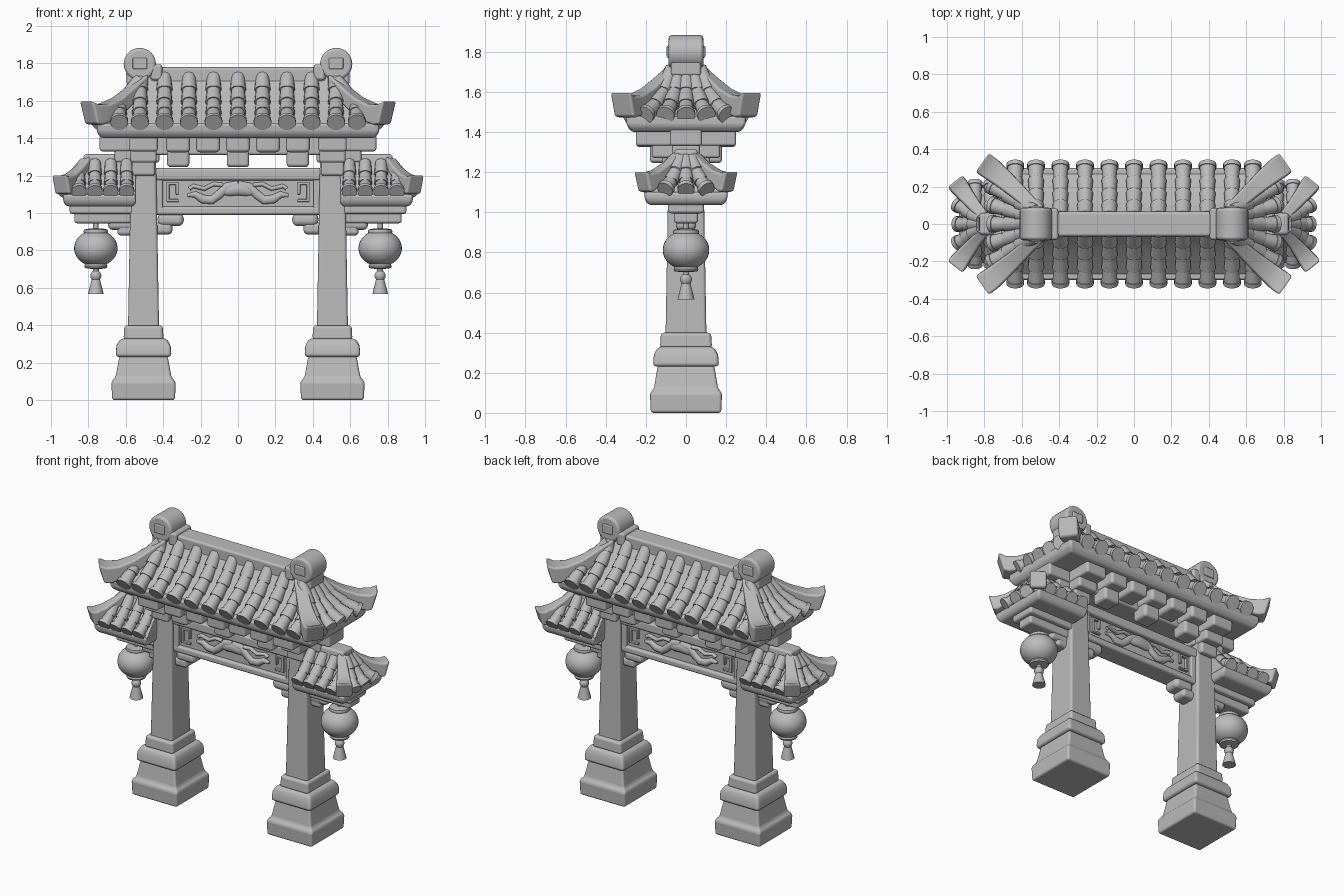
import bpy
import bmesh
import math
from mathutils import Vector

default_cube = bpy.data.objects.get("Cube")
if default_cube:
    bpy.data.objects.remove(default_cube, do_unlink=True)

stone = bpy.data.materials.new("grey stone")
stone.use_nodes = True
GREY = (0.5, 0.5, 0.5, 1)
stone.diffuse_color = GREY
stone.node_tree.nodes["Principled BSDF"].inputs["Base Color"].default_value = GREY


def loft(name, rings, bevel=0.0):
    """Skin a list of equal rings of points, cap both ends, round the edges."""
    bm = bmesh.new()
    rows = [[bm.verts.new(p) for p in ring] for ring in rings]
    count = len(rows[0])
    for low, high in zip(rows, rows[1:]):
        for i in range(count):
            j = (i + 1) % count
            bm.faces.new((low[i], low[j], high[j], high[i]))
    bm.faces.new(rows[0][::-1])
    bm.faces.new(rows[-1])
    bmesh.ops.recalc_face_normals(bm, faces=bm.faces)
    mesh = bpy.data.meshes.new(name)
    bm.to_mesh(mesh)
    bm.free()
    mesh.materials.append(stone)
    obj = bpy.data.objects.new(name, mesh)
    bpy.context.collection.objects.link(obj)
    for face in mesh.polygons:
        face.use_smooth = True
    if bevel:
        mod = obj.modifiers.new("rounded edges", "BEVEL")
        mod.width = bevel
        mod.segments = 3
        mod.harden_normals = True
    else:
        bpy.ops.object.select_all(action="DESELECT")
        obj.select_set(True)
        bpy.context.view_layer.objects.active = obj
        bpy.ops.object.shade_smooth_by_angle(angle=math.radians(40))
    return obj


def block(name, levels, side=1, cy=0.0, bevel=0.015):
    """Stacked rectangles; each level is (z, centre x, half x, half y)."""
    corners = ((-1, -1), (1, -1), (1, 1), (-1, 1))
    return loft(name, [[(side * cx + a * hx, cy + b * hy, z) for a, b in corners]
                       for z, cx, hx, hy in levels], bevel)


def box(name, cx, hx, z0, z1, hy, side=1, cy=0.0, bevel=0.015):
    return block(name, [(z0, cx, hx, hy), (z1, cx, hx, hy)], side, cy, bevel)


def lathe(name, cx, profile, cy=0.0, n=24):
    """Round part about a vertical axis; the profile holds (radius, z)."""
    turn = [2 * math.pi * i / n for i in range(n)]
    return loft(name, [[(cx + r * math.cos(t), cy + r * math.sin(t), z) for t in turn]
                       for r, z in profile])


def sweep(name, path, sizes, n=14, lean=None, bevel=0.0):
    """Sweep an ellipse, or a box when lean is set, along a path."""
    pts = [Vector(p) for p in path]
    rings = []
    for i, (p, (w, h)) in enumerate(zip(pts, sizes)):
        way = (pts[min(i + 1, len(pts) - 1)] - pts[max(i - 1, 0)]).normalized()
        across = way.cross(Vector((0, 0, 1))).normalized()
        if lean is None:
            up = across.cross(way)
            turn = [2 * math.pi * k / n for k in range(n)]
            offsets = [(math.cos(t), math.sin(t)) for t in turn]
        else:
            flat = Vector((way.x, way.y, 0)).normalized()
            up = Vector((0, 0, 1)) + flat * lean * i / len(pts)
            offsets = [(-1, -1), (1, -1), (1, 1), (-1, 1)]
        rings.append([p + across * (w * a) + up * (h * b) for a, b in offsets])
    return loft(name, rings, bevel)


def tile_row(name, path, r):
    """Overlapping round tiles climbing a path, each flared at its lower end."""
    pts = [Vector(p) for p in path]
    steps, sizes = [], []
    for a, b in zip(pts, pts[1:]):
        steps += [a, a.lerp(b, 0.96)]
        sizes += [(r, r), (r * 0.84, r * 0.84)]
    sweep(name, steps, sizes)
    out = (pts[0] - pts[1]).normalized() * 0.012
    sweep(name + "_end_cap", [pts[0] - out, pts[0] + out], [(r * 1.1, r * 1.1)] * 2, 18)


def hip(name, tops, sizes, sx, sy):
    """Upturned corner ridge given by its top line."""
    path = [(sx * x, sy * y, z - h) for (x, y, z), (w, h) in zip(tops, sizes)]
    sweep(name, path, sizes, lean=0.35, bevel=0.014)


SIDES = (-1, 1)

# Pillars with stepped plinths, capitals and cross arms
for s in SIDES:
    C = 0.505
    block("plinth", [(0, C, .168, .175), (.1, C, .172, .18), (.12, C, .15, .16),
                     (.24, C, .128, .14)], s, bevel=.022)
    block("plinth_ring", [(.23, C, .15, .165), (.29, C, .145, .16), (.33, C, .125, .14)], s, bevel=.02)
    block("plinth_collar", [(.32, C, .107, .13), (.4, C, .103, .125)], s, bevel=.018)
    block("pillar_shaft", [(.38, C, .083, .102), (1.35, C, .066, .085)], s)
    box("capital_lower", C, .062, 1.2, 1.28, .12, s)
    box("capital_middle", C, .07, 1.27, 1.35, .17, s)
    box("capital_upper", C, .076, 1.33, 1.42, .25, s)
    box("capital_arm_lower", .54, .12, 1.27, 1.34, .07, s)
    box("capital_arm_upper", .57, .17, 1.33, 1.42, .08, s)

# Carved beam between the pillars
box("beam_panel", 0, .45, 1.0, 1.22, .045)
box("beam_top_rail", 0, .45, 1.175, 1.24, .075)
box("beam_bottom_rail", 0, .45, .99, 1.035, .07)
for s in SIDES:
    box("beam_end_rail", .425, .022, 1.0, 1.23, .068, s, bevel=.008)
    block("beam_bracket_upper", [(.93, .36, .07, .06), (1.0, .36, .07, .06)], s, bevel=.03)
    block("beam_bracket_lower", [(.885, .4, .05, .055), (.95, .4, .05, .055)], s, bevel=.025)

# Cloud relief on both faces of the beam
for face in SIDES:
    y = face * .05
    for s in SIDES:
        wave = [(0, 1.15), (.06, 1.14), (.1, 1.1), (.14, 1.07), (.19, 1.075), (.23, 1.1), (.27, 1.095)]
        sweep("relief_scroll", [(s * x, y, z) for x, z in wave],
              [(.018, .024)] * 5 + [(.016, .018), (.01, .008)])
        tail = [(.08, 1.15), (.13, 1.155), (.18, 1.13), (.24, 1.145), (.26, 1.13)]
        sweep("relief_tail", [(s * x, y, z) for x, z in tail], [(.014, .012)] * 5)
        box("relief_fret_upright", .375, .008, 1.06, 1.16, .012, s, y, .004)
        for z in (1.06, 1.15):
            box("relief_fret_bar", .35, .033, z, z + .014, .012, s, y, .004)
        box("relief_fret_hook", .325, .008, 1.1, 1.16, .012, s, y, .004)
    sweep("relief_cloud", [(x * .05, y, 1.13 - abs(x) * .01) for x in (-2, -1, 0, 1, 2)],
          [(.006, .01), (.02, .03), (.024, .036), (.02, .03), (.006, .01)])

# Architrave and bracket blocks under the upper eaves
box("architrave", 0, .56, 1.31, 1.42, .11)
for face in SIDES:
    for x in (-.32, 0, .32):
        box("eave_bracket_lower", x, .06, 1.245, 1.34, .06, cy=face * .12, bevel=.02)
    for x in (-.32, -.16, 0, .16, .32):
        box("eave_bracket_upper", x, .064, 1.325, 1.42, .085, cy=face * .165, bevel=.02)

# Upper roof: eave slab, body and ridge
block("upper_eave", [(1.4, 0, .73, .27), (1.43, 0, .755, .295), (1.48, 0, .755, .3)])
block("upper_roof_body", [(1.46, 0, .73, .29), (1.53, 0, .65, .215), (1.6, 0, .58, .135),
                          (1.74, 0, .5, .045)], bevel=.005)
box("ridge", 0, .47, 1.68, 1.78, .066)
for s in SIDES:
    box("ridge_collar", .435, .03, 1.71, 1.795, .085, s)
    box("ridge_foot", .54, .055, 1.68, 1.76, .075, s)
    turn = [math.pi * k / 16 for k in range(32)]
    loft("ridge_end_roll", [[(s * .525 + .086 * math.cos(t), y, 1.797 + .086 * math.sin(t)) for t in turn]
                            for y in (-.087, .087)], .018)
    for face in SIDES:
        box("ridge_end_spiral", .525, .038, 1.77, 1.83, .008, s, face * .088, .006)

# Upper roof tiles
SLOPE = [(.31, 1.49), (.235, 1.535), (.165, 1.59), (.1, 1.655), (.04, 1.735)]
for face in SIDES:
    for i in range(-4, 5):
        tile_row("upper_tile", [(i * .131, face * y, z) for y, z in SLOPE], .043)
    for s in SIDES:
        tile_row("upper_corner_tile", [(s * .635, face * y, z) for y, z in SLOPE[:3]], .043)
        tops = [(.5, .06, 1.745), (.57, .125, 1.68), (.64, .19, 1.62),
                (.71, .25, 1.585), (.765, .295, 1.58), (.8, .32, 1.6)]
        girth = [(.035, .04), (.038, .042), (.046, .045), (.054, .048), (.06, .054), (.062, .062)]
        hip("upper_hip", tops, girth, s, face)
END = [(.755, 1.49), (.68, 1.535), (.61, 1.6), (.52, 1.72)]
for s in SIDES:
    for k in (-2, -1, 0, 1, 2):
        tile_row("upper_end_tile", [(s * x, k * .1 * (1 - .22 * i), z) for i, (x, z) in enumerate(END)], .042)

# Side roofs
for s in SIDES:
    block("side_eave", [(1.035, .735, .18, .185), (1.06, .74, .195, .205), (1.1, .74, .195, .21)], s)
    block("side_roof_body", [(1.09, .735, .19, .2), (1.15, .715, .17, .15), (1.2, .7, .155, .105),
                             (1.29, .685, .14, .045)], s, bevel=.005)
    block("side_ridge", [(1.25, .695, .135, .065), (1.315, .695, .13, .055)], s)
    for face in SIDES:
        slope = [(.21, 1.12), (.155, 1.155), (.105, 1.205), (.05, 1.275)]
        for x in (.595, .68, .765):
            tile_row("side_tile", [(s * x, face * y, z) for y, z in slope], .037)
        tile_row("side_corner_tile", [(s * .85, face * y, z) for y, z in slope[:3]], .037)
        tops = [(.805, .045, 1.305), (.85, .095, 1.25), (.895, .15, 1.21),
                (.93, .195, 1.195), (.95, .22, 1.205)]
        girth = [(.028, .03), (.033, .034), (.042, .038), (.05, .046), (.052, .052)]
        hip("side_hip", tops, girth, s, face)
    edge = [(.94, 1.12), (.9, 1.155), (.865, 1.205), (.815, 1.275)]
    for k in (-1, 0, 1):
        tile_row("side_end_tile", [(s * x, k * .1 * (1 - .25 * i), z) for i, (x, z) in enumerate(edge)], .038)

    # Arm and brackets below the side roof
    box("side_arm", .72, .155, .945, 1.045, .06, s)
    box("side_arm_cushion", .73, .17, .995, 1.045, .09, s)
    box("side_bracket_upper", .625, .07, .91, .98, .05, s, bevel=.025)
    box("side_bracket_lower", .6, .045, .88, .94, .045, s, bevel=.02)

    # Hanging lantern with tassel
    X = s * .76
    lathe("lantern_hook", X, [(.014, .9), (.014, .95), (.024, .96), (.024, .99)], n=12)
    globe = [(.116 * math.cos(a), .812 + .098 * math.sin(a))
             for a in [math.radians(d) for d in range(-65, 66, 10)]]
    lathe("lantern_globe", X, globe, n=32)
    lathe("lantern_top_cap", X, [(.062, .89), (.066, .9), (.062, .912), (.03, .918)])
    lathe("lantern_bottom_cap", X, [(.03, .702), (.058, .706), (.062, .716), (.056, .73)])
    lathe("lantern_tassel", X, [(.042, .566), (.034, .6), (.022, .645), (.028, .655), (.03, .67),
                                (.024, .682), (.016, .69), (.016, .71)], n=16)
